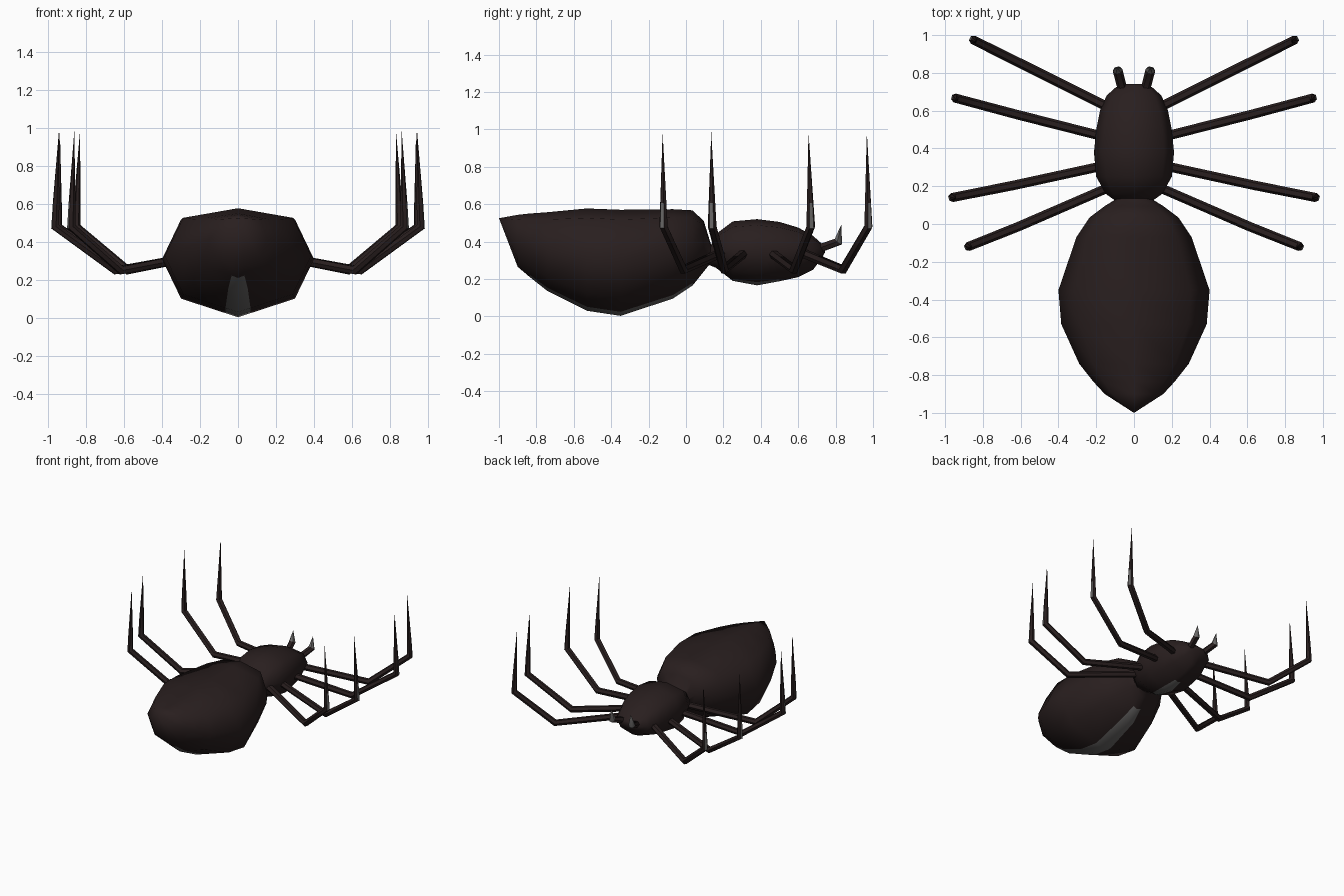
import bpy, bmesh, math
from mathutils import Vector

if "Cube" in bpy.data.objects:
    bpy.data.objects.remove(bpy.data.objects["Cube"])


def material(name, col):
    m = bpy.data.materials.new(name)
    m.diffuse_color = (*col, 1)
    m.use_nodes = True
    m.node_tree.nodes["Principled BSDF"].inputs["Base Color"].default_value = m.diffuse_color
    return m


DARK = material("dark brown", (0.022, 0.0135, 0.0135))
GREY = material("belly grey", (0.135, 0.13, 0.128))


def finish(name, bm, angle):
    bmesh.ops.recalc_face_normals(bm, faces=bm.faces[:])
    me = bpy.data.meshes.new(name)
    bm.to_mesh(me)
    bm.free()
    ob = bpy.data.objects.new(name, me)
    bpy.context.collection.objects.link(ob)
    me.materials.append(DARK)
    me.materials.append(GREY)
    bpy.context.view_layer.objects.active = ob
    ob.select_set(True)
    bpy.ops.object.shade_smooth_by_angle(angle=math.radians(angle))
    ob.select_set(False)
    return ob


def skin(bm, rings, rule=lambda i, j: 0):
    """Bridge rings of vertices; a one-vertex ring is a pointed end."""
    n = max(len(r) for r in rings)
    for i, (a, b) in enumerate(zip(rings, rings[1:])):
        for j in range(n):
            k = (j + 1) % n
            vs = []
            for v in (a[j % len(a)], a[k % len(a)], b[k % len(b)], b[j % len(b)]):
                if v not in vs:
                    vs.append(v)
            bm.faces.new(vs).material_index = rule(i, j)
    for r in (rings[0], rings[-1]):
        if len(r) > 2:
            bm.faces.new(r)


def body(name, stations, tip, stripe, stripe_w):
    """Eight-sided hull from (y, half width, bottom, top), with a belly stripe."""
    bm = bmesh.new()
    rings = []
    if tip:
        rings.append([bm.verts.new(tip)])
    for y, w, lo, hi in stations:
        mid = lo + (hi - lo) * 0.54
        # The stripe narrows towards both ends
        u = min(1, max(0, (y - stripe[0]) / (stripe[1] - stripe[0])))
        sw = stripe_w * (0.5 + 0.5 * min(1, 5 * min(u, 1 - u)))
        f = min(0.5, sw / (0.75 * w))
        dx, dz = 0.75 * w, mid - 0.68 * (mid - lo)
        half = [(f * dx, lo + f * (dz - lo)), (dx, dz), (w, mid),
                (dx, mid + 0.8 * (hi - mid))]
        pts = [(0, lo)] + half + [(0, hi)] + [(-x, z) for x, z in reversed(half)]
        rings.append([bm.verts.new((x, y, z)) for x, z in pts])
    ys = [r[0].co.y for r in rings]

    def rule(i, j):
        inside = stripe[0] <= ys[i] and ys[i + 1] <= stripe[1]
        return 1 if inside and j in (0, 9) else 0
    skin(bm, rings, rule)
    finish(name, bm, 85)


def limb(name, path, radii, rule, sides=6):
    """Jointed tube along a path, ending in a sharp point."""
    bm = bmesh.new()
    p = [Vector(q) for q in path]
    flat = p[2] - p[0]
    side = Vector((-flat.y, flat.x, 0)).normalized()
    rings = []
    for i, r in enumerate(radii):
        t = (p[i + 1] - p[i]).normalized()
        if i:
            t = (t + (p[i] - p[i - 1]).normalized()).normalized()
        up = side.cross(t).normalized()
        ring = []
        for k in range(sides):
            a = 2 * math.pi * k / sides
            ring.append(bm.verts.new(p[i] + r * (side * math.cos(a) + up * math.sin(a))))
        rings.append(ring)
    rings.append([bm.verts.new(p[-1])])
    skin(bm, rings, rule)
    finish(name, bm, 50)


# Abdomen: large hull pointed at the rear upper end
body("abdomen", [
    (-0.90, 0.155, 0.265, 0.543), (-0.835, 0.215, 0.21, 0.55),
    (-0.74, 0.29, 0.135, 0.557), (-0.53, 0.385, 0.03, 0.577),
    (-0.35, 0.40, 0.003, 0.57), (-0.07, 0.305, 0.095, 0.573),
    (0.035, 0.235, 0.165, 0.567), (0.095, 0.155, 0.24, 0.51),
    (0.135, 0.09, 0.29, 0.38), (0.19, 0.07, 0.30, 0.36)],
    (0, -1.0, 0.525), (-0.84, 0.04), 0.066)

# Head and chest
body("head_chest", [
    (0.11, 0.08, 0.28, 0.33), (0.16, 0.15, 0.26, 0.44),
    (0.25, 0.20, 0.19, 0.508), (0.38, 0.212, 0.166, 0.52),
    (0.50, 0.20, 0.188, 0.505), (0.60, 0.18, 0.21, 0.475),
    (0.68, 0.145, 0.25, 0.43), (0.725, 0.095, 0.31, 0.39),
    (0.742, 0.05, 0.34, 0.375)],
    None, (0.24, 0.51), 0.045)

# Legs: hip y, elbow, knee and claw tip, front pair first
LEGS = [
    (0.615, (0.58, 0.84), (0.852, 0.975), (0.832, 0.967)),
    (0.455, (0.615, 0.578), (0.948, 0.667), (0.938, 0.655)),
    (0.315, (0.645, 0.203), (0.963, 0.14), (0.943, 0.135)),
    (0.195, (0.615, -0.015), (0.878, -0.12), (0.862, -0.125)),
]
for s, label in ((1, "right"), (-1, "left")):
    for n, (hy, e, k, t) in enumerate(LEGS, 1):
        knee, claw = Vector((s * k[0], k[1], 0.48)), Vector((s * t[0], t[1], 0.985))
        # The claw has a grey mark low on its outer face
        limb(f"leg_{label}_{n}",
             [(s * 0.13, hy, 0.342), (s * e[0], e[1], 0.25),
              knee, knee.lerp(claw, 0.25), claw],
             [0.025, 0.025, 0.024, 0.018],
             lambda i, j: 1 if i == 2 and j == 1 else 0)
    # Feelers with an upturned grey fang
    limb(f"feeler_{label}",
         [(s * 0.055, 0.69, 0.355), (s * 0.087, 0.815, 0.40), (s * 0.088, 0.83, 0.49)],
         [0.025, 0.026], lambda i, j: 1 if i == 1 else 0)
